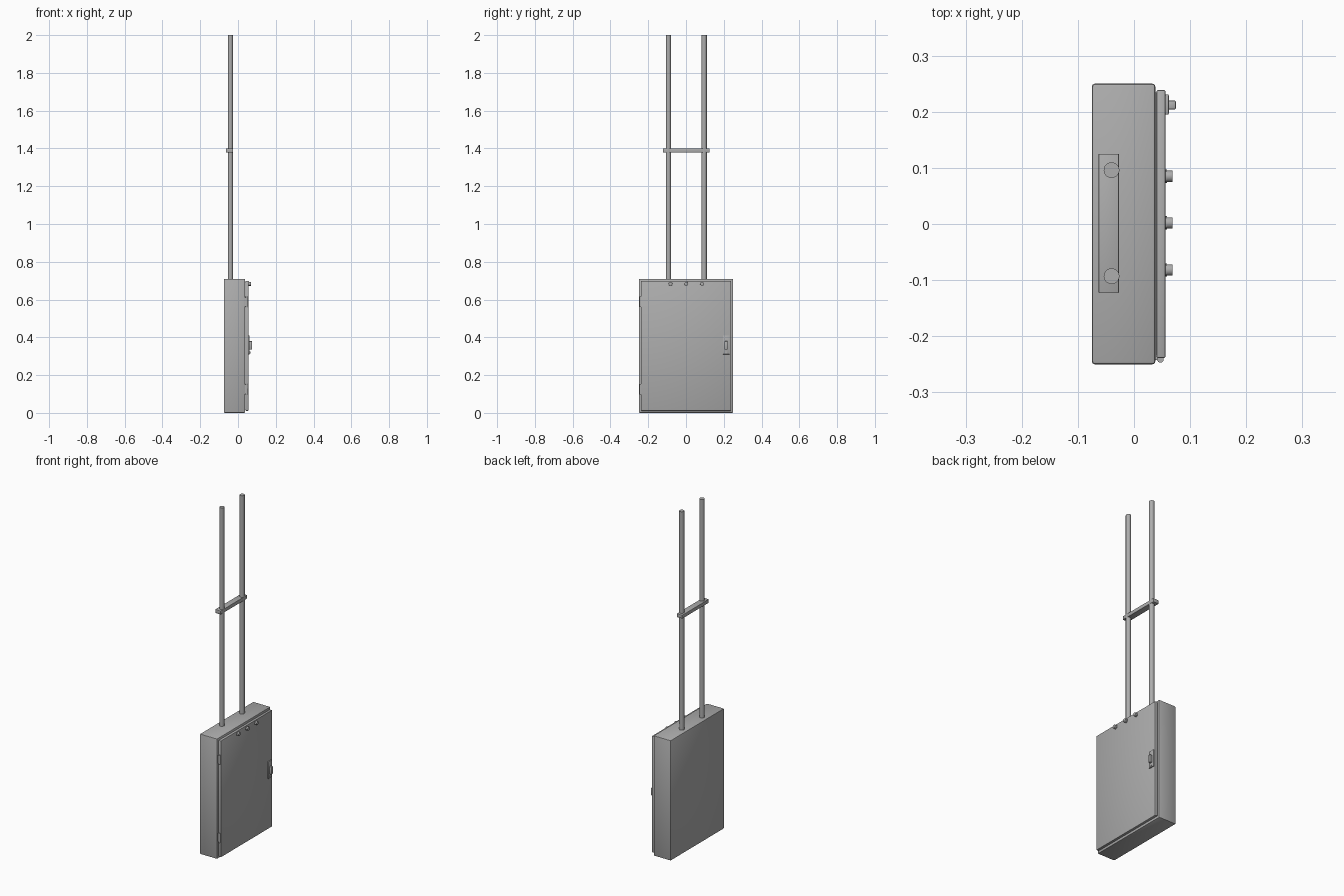
import bpy
from math import radians

cube = bpy.data.objects.get("Cube")
if cube:
    bpy.data.objects.remove(cube, do_unlink=True)

grey = bpy.data.materials.new("painted_grey_metal")
GREY = (0.42, 0.42, 0.42, 1)
grey.diffuse_color = GREY
grey.use_nodes = True
grey.node_tree.nodes["Principled BSDF"].inputs["Base Color"].default_value = GREY


def finish(name, bevel=0, segments=2):
    ob = bpy.context.object
    ob.name = name
    ob.data.materials.append(grey)
    if bevel:
        mod = ob.modifiers.new("soft_edges", "BEVEL")
        mod.width, mod.segments = bevel, segments
        bpy.ops.object.modifier_apply(modifier=mod.name)
    bpy.ops.object.shade_smooth_by_angle(angle=radians(35))
    return ob


def box(name, x, y, z, bevel=0):
    """Block spanning the given (low, high) ranges."""
    spans = (x, y, z)
    bpy.ops.mesh.primitive_cube_add(size=1, location=[(a + b) / 2 for a, b in spans])
    bpy.context.object.scale = [b - a for a, b in spans]
    bpy.ops.object.transform_apply(location=False, rotation=False)
    return finish(name, bevel)


def rod(name, centre, radius, length, along_x=False, bevel=0, sides=24):
    bpy.ops.mesh.primitive_cylinder_add(
        vertices=sides, radius=radius, depth=length, location=centre,
        rotation=(0, radians(90) if along_x else 0, 0))
    return finish(name, bevel)


# Cabinet body, door seal and door
box("cabinet_body", (-0.075, 0.038), (-0.25, 0.25), (0, 0.71), 0.005)
box("door_seal", (0.036, 0.041), (-0.234, 0.234), (0.016, 0.694))
box("door", (0.04, 0.056), (-0.239, 0.239), (0.011, 0.699), 0.003)

# Row of indicator buttons near the top of the door
for label, y in (("left", 0.085), ("centre", 0.002), ("right", -0.082)):
    rod("button_base_" + label, (0.057, y, 0.683), 0.012, 0.004, True)
    rod("button_" + label, (0.062, y, 0.683), 0.010, 0.014, True, 0.001)

# Latch: backing plate, swing handle and lock barrel
box("latch_plate", (0.055, 0.062), (0.195, 0.231), (0.31, 0.41), 0.002)
box("latch_handle", (0.06, 0.075), (0.204, 0.22), (0.335, 0.38), 0.003)
rod("latch_lock", (0.062, 0.212, 0.32), 0.006, 0.006, True)

# Hinges on the door edge
for label, z in (("lower", 0.125), ("upper", 0.588)):
    rod("hinge_pin_" + label, (0.047, -0.241, z), 0.006, 0.054, sides=16)
    box("hinge_leaf_" + label, (0.036, 0.047), (-0.242, -0.236), (z - 0.024, z + 0.024))

# Twin conduits with their clamp bar
for label, y in (("left", 0.096), ("right", -0.093)):
    rod("conduit_" + label, (-0.04, y, 1.35), 0.014, 1.3)
box("conduit_clamp_bar", (-0.063, -0.027), (-0.123, 0.125), (1.379, 1.4), 0.001)
